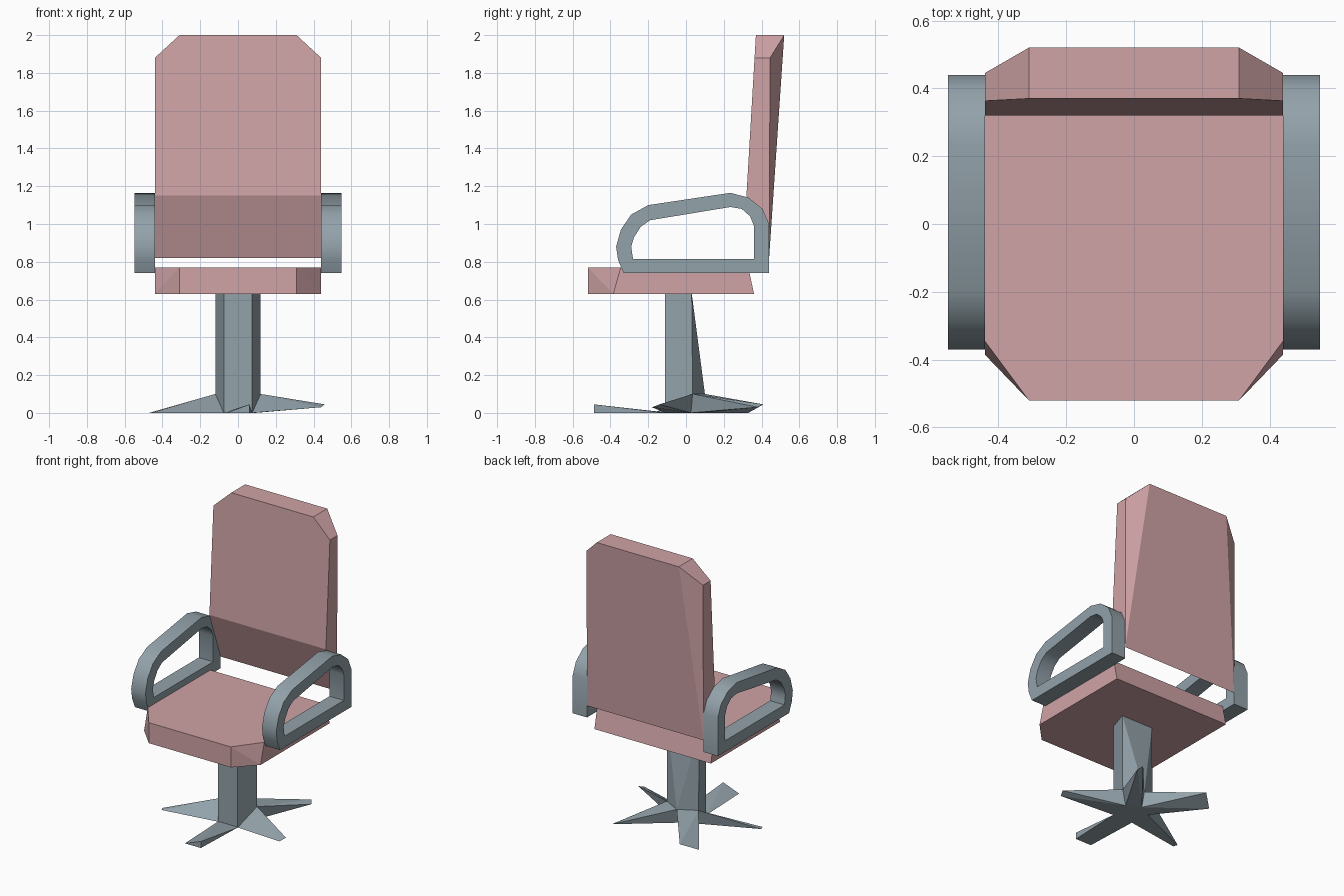
import bpy, bmesh, math

if "Cube" in bpy.data.objects:
    bpy.data.objects.remove(bpy.data.objects["Cube"])


def material(name, rgb):
    m = bpy.data.materials.new(name)
    m.diffuse_color = (*rgb, 1)
    m.use_nodes = True
    m.node_tree.nodes["Principled BSDF"].inputs["Base Color"].default_value = m.diffuse_color
    return m


PINK = material("dusty_pink_upholstery", (0.63, 0.37, 0.385))
GREY = material("blue_grey_metal", (0.29, 0.36, 0.40))


def add_object(name, bm, mat):
    bmesh.ops.recalc_face_normals(bm, faces=bm.faces)
    mesh = bpy.data.meshes.new(name)
    bm.to_mesh(mesh)
    bm.free()
    mesh.materials.append(mat)
    ob = bpy.data.objects.new(name, mesh)
    bpy.context.collection.objects.link(ob)
    return ob


def hull(name, points, mat):
    """Convex faceted solid around a few corner points."""
    bm = bmesh.new()
    for p in points:
        bm.verts.new(p)
    res = bmesh.ops.convex_hull(bm, input=bm.verts)
    loose = [v for v in bm.verts if not v.link_faces]
    bmesh.ops.delete(bm, geom=loose, context='VERTS')
    bmesh.ops.dissolve_limit(bm, angle_limit=math.radians(1),
                             verts=bm.verts, edges=bm.edges)
    return add_object(name, bm, mat)


def both_sides(points):
    return [(s * x, y, z) for x, y, z in points for s in (-1, 1)]


# Seat cushion with cut front corners
hull("seat", both_sides([
    (0.44, 0.33, 0.77), (0.44, -0.345, 0.77), (0.31, -0.52, 0.77),
    (0.44, 0.36, 0.63), (0.44, -0.385, 0.63), (0.31, -0.52, 0.63)]), PINK)

# Backrest: leaning slab, cut top corners, wedge-shaped lower end
hull("backrest", both_sides([
    (0.31, 0.37, 2.0), (0.31, 0.52, 2.0),
    (0.44, 0.363, 1.88), (0.44, 0.445, 1.88),
    (0.44, 0.32, 1.15), (0.44, 0.44, 0.82)]), PINK)

# Armrests: closed loops, outer and inner outline as (y, z) pairs
OUTER = [(-0.33, 0.74), (0.44, 0.74), (0.44, 1.0), (0.405, 1.08),
         (0.33, 1.14), (0.235, 1.165), (-0.20, 1.10), (-0.29, 1.05),
         (-0.345, 0.97), (-0.37, 0.88), (-0.36, 0.81)]
INNER = [(-0.28, 0.815), (0.36, 0.815), (0.36, 0.99), (0.34, 1.04),
         (0.295, 1.08), (0.235, 1.09), (-0.19, 1.02), (-0.24, 0.985),
         (-0.275, 0.93), (-0.29, 0.88), (-0.285, 0.845)]


def armrest(name, side):
    bm = bmesh.new()
    rings = [[bm.verts.new((side * x, y, z)) for y, z in line]
             for x, line in ((0.44, OUTER), (0.548, OUTER),
                             (0.548, INNER), (0.44, INNER))]
    n = len(OUTER)
    for k in range(4):
        a, b = rings[k], rings[(k + 1) % 4]
        for i in range(n):
            j = (i + 1) % n
            bm.faces.new((a[i], a[j], b[j], b[i]))
    ob = add_object(name, bm, GREY)
    bpy.ops.object.select_all(action='DESELECT')
    ob.select_set(True)
    bpy.context.view_layer.objects.active = ob
    bpy.ops.object.shade_smooth_by_angle(angle=math.radians(35))


armrest("armrest_left", -1)
armrest("armrest_right", 1)

# Five-cornered foot ring: front pair on the floor, the rest raised
RING = [(-0.075, -0.11, 0.0), (0.075, -0.11, 0.0), (0.12, 0.035, 0.1),
        (0.0, 0.10, 0.1), (-0.12, 0.035, 0.1)]

# Post: square-ish top spreading to the foot ring
floor = [(x * 0.75, y * 0.75, 0.0) for x, y, z in RING]
hull("post", RING + floor + both_sides([(0.12, 0.03, 0.635), (0.075, -0.11, 0.635)])
     + both_sides([(0.075, -0.11, 0.1)]), GREY)

# Five thin star legs, one from each side of the ring
TIPS = [
    ("leg_front", [(-0.06, -0.487, 0.0), (0.06, -0.487, 0.0), (0.06, -0.487, 0.045)]),
    ("leg_right", [(0.46, -0.14, 0.045), (0.44, -0.18, 0.03)]),
    ("leg_back_right", [(0.27, 0.41, 0.045), (0.29, 0.38, 0.03)]),
    ("leg_back_left", [(-0.24, 0.41, 0.045), (-0.33, 0.33, 0.0)]),
    ("leg_left", [(-0.47, -0.14, 0.0), (-0.46, -0.17, 0.0)]),
]
for i, (name, tip) in enumerate(TIPS):
    j = (i + 1) % 5
    hull(name, [RING[i], RING[j], floor[i], floor[j]] + tip, GREY)
